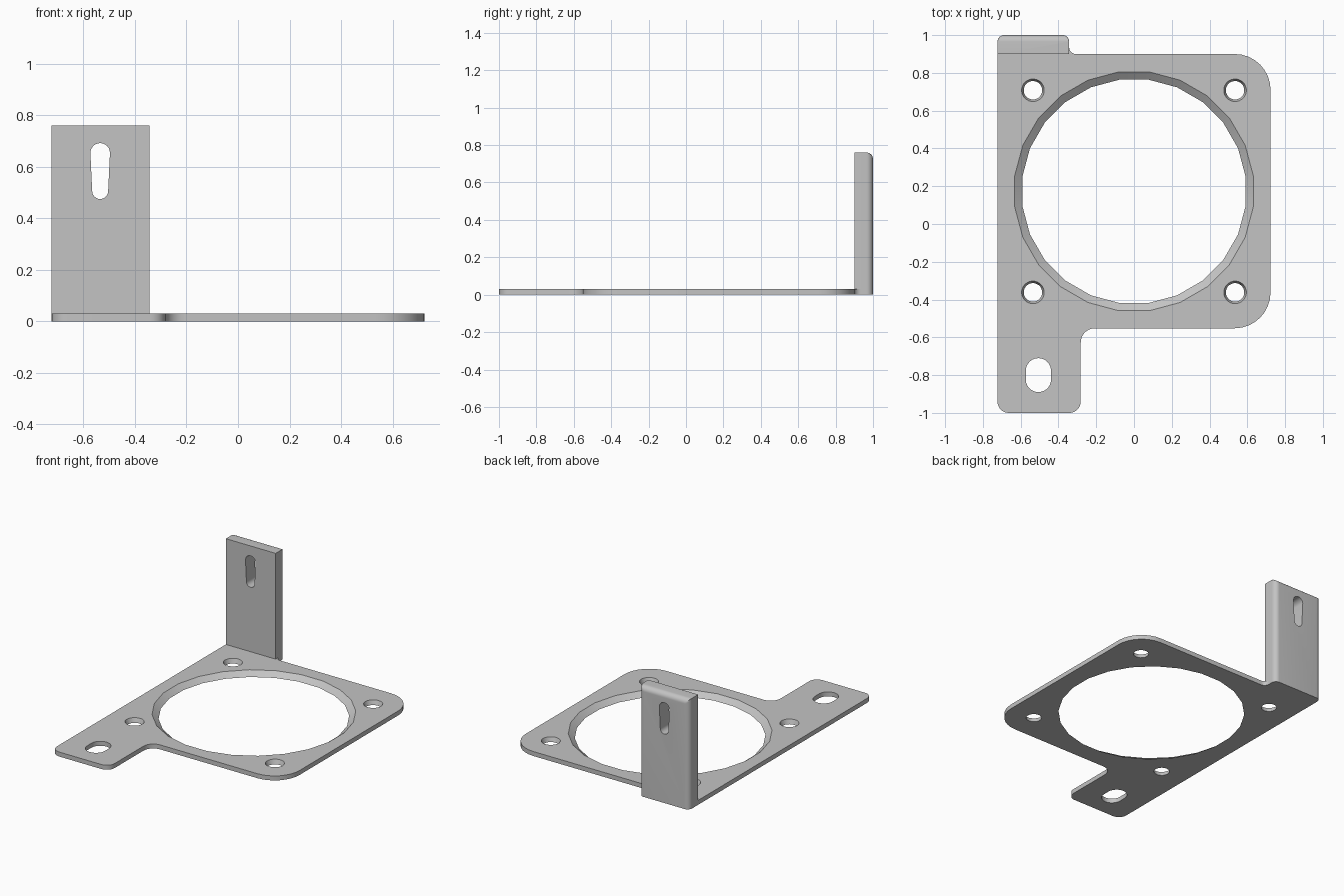
import bpy, bmesh, math
from mathutils import Vector

cube = bpy.data.objects.get("Cube")
if cube:
    bpy.data.objects.remove(cube, do_unlink=True)

steel = bpy.data.materials.new("plain_grey_metal")
steel.use_nodes = True
GREY = (0.55, 0.55, 0.55, 1)
steel.diffuse_color = GREY
steel.node_tree.nodes["Principled BSDF"].inputs["Base Color"].default_value = GREY

THICK = 0.031            # plate thickness
HOLE_Y = 0.173           # centre of the big opening
LEFT, RIGHT = -0.723, 0.723
TAB_RIGHT, TAB_FRONT, TAB_TOP = -0.343, 0.9, 0.76
FILLET = 0.035           # rounding of the tab's back edges


def rounded(corners, steps=8):
    """Outline from (x, y, radius) corners, each rounded by an arc."""
    out = []
    for i, (x, y, r) in enumerate(corners):
        p = Vector((x, y))
        if r == 0:
            out.append(p)
            continue
        a = (Vector(corners[i - 1][:2]) - p).normalized()
        b = (Vector(corners[(i + 1) % len(corners)][:2]) - p).normalized()
        centre = p + (a + b) * r       # all corners are square
        for k in range(steps + 1):
            t = k / steps * math.pi / 2
            out.append(centre - b * r * math.cos(t) - a * r * math.sin(t))
    return out


def circle(x, y, r, n=24):
    """Circle outline with a flat side facing +x."""
    turns = [2 * math.pi * (k + 0.5) / n for k in range(n)]
    return [Vector((x + r * math.cos(t), y + r * math.sin(t))) for t in turns]


def slot(x, y0, r0, y1, r1, n=12):
    """Slot outline with a lower and an upper round end."""
    ends = ((y1, r1, 0), (y0, r0, math.pi))
    return [Vector((x + r * math.cos(s + math.pi * k / n), y + r * math.sin(s + math.pi * k / n)))
            for y, r, s in ends for k in range(n + 1)]


def loft(name, rings, upright=False):
    """Closed solid through (outline, depth) rings, along z or, if upright, along y."""
    bm = bmesh.new()
    loops = [[bm.verts.new((p.x, d, p.y) if upright else (p.x, p.y, d)) for p in outline]
             for outline, d in rings]
    bm.faces.new(loops[0])
    bm.faces.new(loops[-1])
    for a, b in zip(loops, loops[1:]):
        for i in range(len(a)):
            j = (i + 1) % len(a)
            bm.faces.new((a[i], a[j], b[j], b[i]))
    bmesh.ops.recalc_face_normals(bm, faces=bm.faces)
    mesh = bpy.data.meshes.new(name)
    bm.to_mesh(mesh)
    bm.free()
    mesh.materials.append(steel)
    ob = bpy.data.objects.new(name, mesh)
    bpy.context.collection.objects.link(ob)
    return ob


def select(ob):
    bpy.ops.object.select_all(action="DESELECT")
    ob.select_set(True)
    bpy.context.view_layer.objects.active = ob


def cut(ob, cutter):
    cutter.hide_render = True
    mod = ob.modifiers.new("cut", "BOOLEAN")
    mod.operation, mod.solver, mod.object = "DIFFERENCE", "EXACT", cutter
    select(ob)
    bpy.ops.object.modifier_apply(modifier=mod.name)
    bpy.data.objects.remove(cutter, do_unlink=True)


def cone_cutter(name, x, y, r_low, r_high):
    """Tapered hole cutter, carried past both plate faces at the same slope."""
    dr = r_high - r_low
    return loft(name, [(circle(x, y, r_low - dr), -THICK), (circle(x, y, r_high + dr), 2 * THICK)])


# Base plate with front foot and back tab root
outline = rounded([
    (LEFT, -1, 0.06), (-0.282, -1, 0.06), (-0.282, -0.552, 0.075),
    (RIGHT, -0.552, 0.19), (RIGHT, TAB_FRONT, 0.19), (TAB_RIGHT, TAB_FRONT, FILLET),
    (TAB_RIGHT, 1, FILLET), (LEFT, 1, FILLET)])
plate = loft("base_plate", [(outline, 0), (outline, THICK)])

# Large tapered opening, four screw holes and the foot slot
cut(plate, cone_cutter("opening_cutter", 0, HOLE_Y, 0.596, 0.637))
for sx in (-1, 1):
    for sy in (-1, 1):
        cut(plate, cone_cutter("screw_cutter", sx * 0.535, HOLE_Y + sy * 0.535, 0.049, 0.06))
foot_slot = slot(-0.506, -0.823, 0.067, -0.777, 0.067)
cut(plate, loft("foot_slot_cutter", [(foot_slot, -0.1), (foot_slot, 0.1)]))

# Upright tab: plan outline stacked upwards, its back drawn in over the top fillet
plan = rounded([(LEFT, TAB_FRONT, 0), (TAB_RIGHT, TAB_FRONT, 0),
                (TAB_RIGHT, 1, FILLET), (LEFT, 1, FILLET)])
rings = [(plan, THICK)]
for k in range(9):
    t = k / 8 * math.pi / 2
    back = 1 - FILLET * (1 - math.cos(t))
    rings.append(([Vector((p.x, min(p.y, back))) for p in plan],
                  TAB_TOP - FILLET * (1 - math.sin(t))))
tab = loft("upright_tab", rings)

# Tapered hanging slot through the tab
key = slot(-0.535, 0.506, 0.031, 0.654, 0.038)
cut(tab, loft("hanging_slot_cutter", [(key, 0.8), (key, 1.1)], upright=True))

for ob in (plate, tab):
    select(ob)
    bpy.ops.object.shade_smooth_by_angle(angle=math.radians(30))
